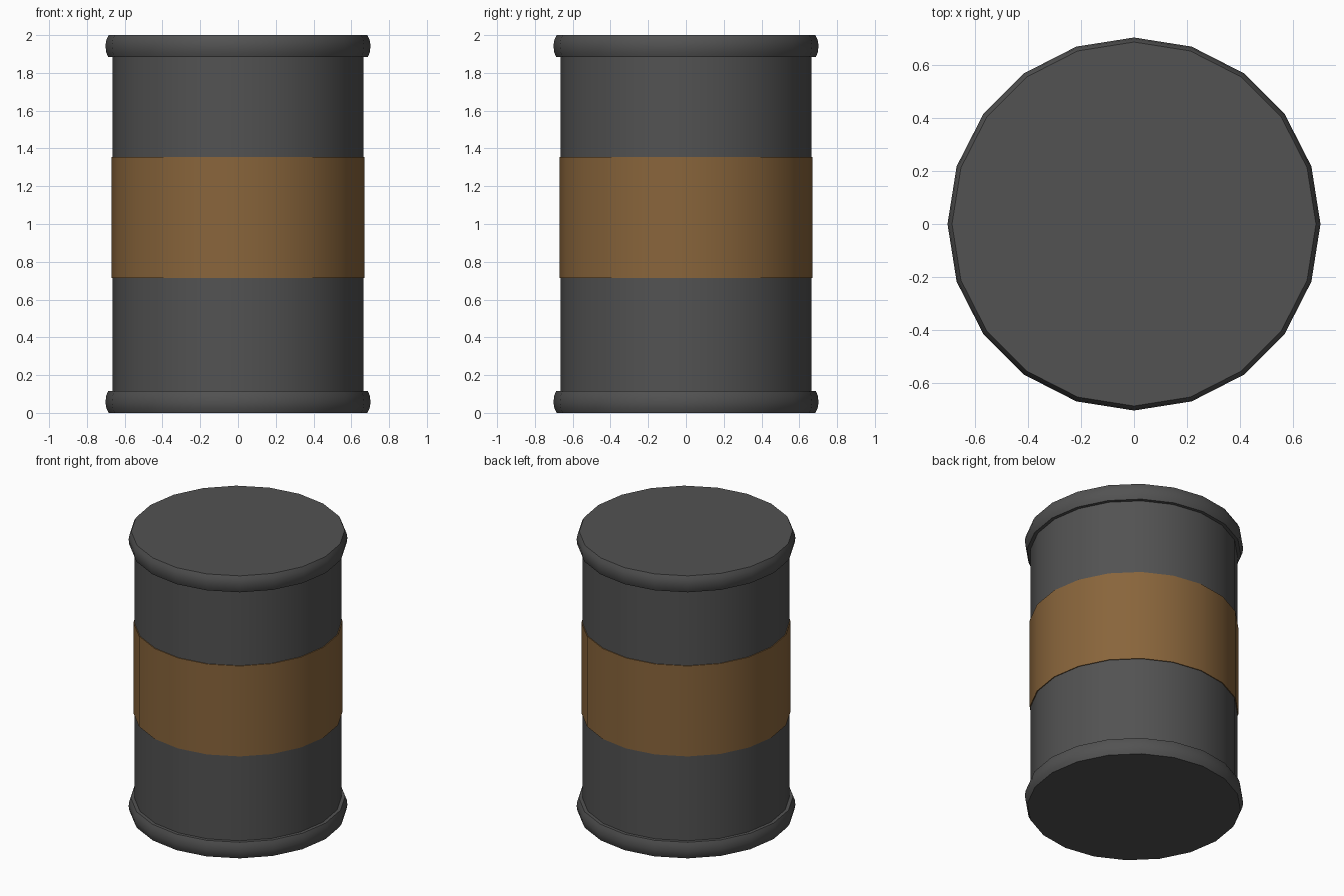
import bpy
import bmesh
import math

SIDES = 20

cube = bpy.data.objects.get("Cube")
if cube:
    bpy.data.objects.remove(cube, do_unlink=True)


def make_material(name, color):
    mat = bpy.data.materials.new(name)
    mat.use_nodes = True
    mat.diffuse_color = color
    mat.node_tree.nodes["Principled BSDF"].inputs["Base Color"].default_value = color
    return mat


def lathe(name, profile, mat):
    """Turn a (radius, height) profile into a capped solid."""
    bm = bmesh.new()
    rings = []
    for r, z in profile:
        angles = [math.tau * i / SIDES for i in range(SIDES)]
        rings.append([bm.verts.new((r * math.cos(a), r * math.sin(a), z)) for a in angles])
    for low, high in zip(rings, rings[1:]):
        for i in range(SIDES):
            j = (i + 1) % SIDES
            bm.faces.new((low[i], low[j], high[j], high[i]))
    bm.faces.new(rings[0][::-1])
    bm.faces.new(rings[-1])
    mesh = bpy.data.meshes.new(name)
    bm.to_mesh(mesh)
    bm.free()
    mesh.materials.append(mat)
    obj = bpy.data.objects.new(name, mesh)
    bpy.context.collection.objects.link(obj)
    bpy.ops.object.select_all(action="DESELECT")
    obj.select_set(True)
    bpy.context.view_layer.objects.active = obj
    bpy.ops.object.shade_smooth_by_angle(angle=math.radians(40))
    return obj


steel = make_material("dark grey steel", (0.085, 0.085, 0.085, 1))
paint = make_material("brown paint", (0.25, 0.13, 0.044, 1))

# Drum wall and the painted band around its middle
lathe("drum_body", [(0.665, 0.05), (0.665, 1.95)], steel)
lathe("middle_band", [(0.671, 0.715), (0.671, 1.355)], paint)

# Rounded rims with closed ends
rim = [(0.685, 0), (0.697, 0.025), (0.702, 0.055), (0.698, 0.09), (0.688, 0.115)]
lathe("bottom_rim", rim, steel)
lathe("top_rim", [(r, 2 - z) for r, z in reversed(rim)], steel)
